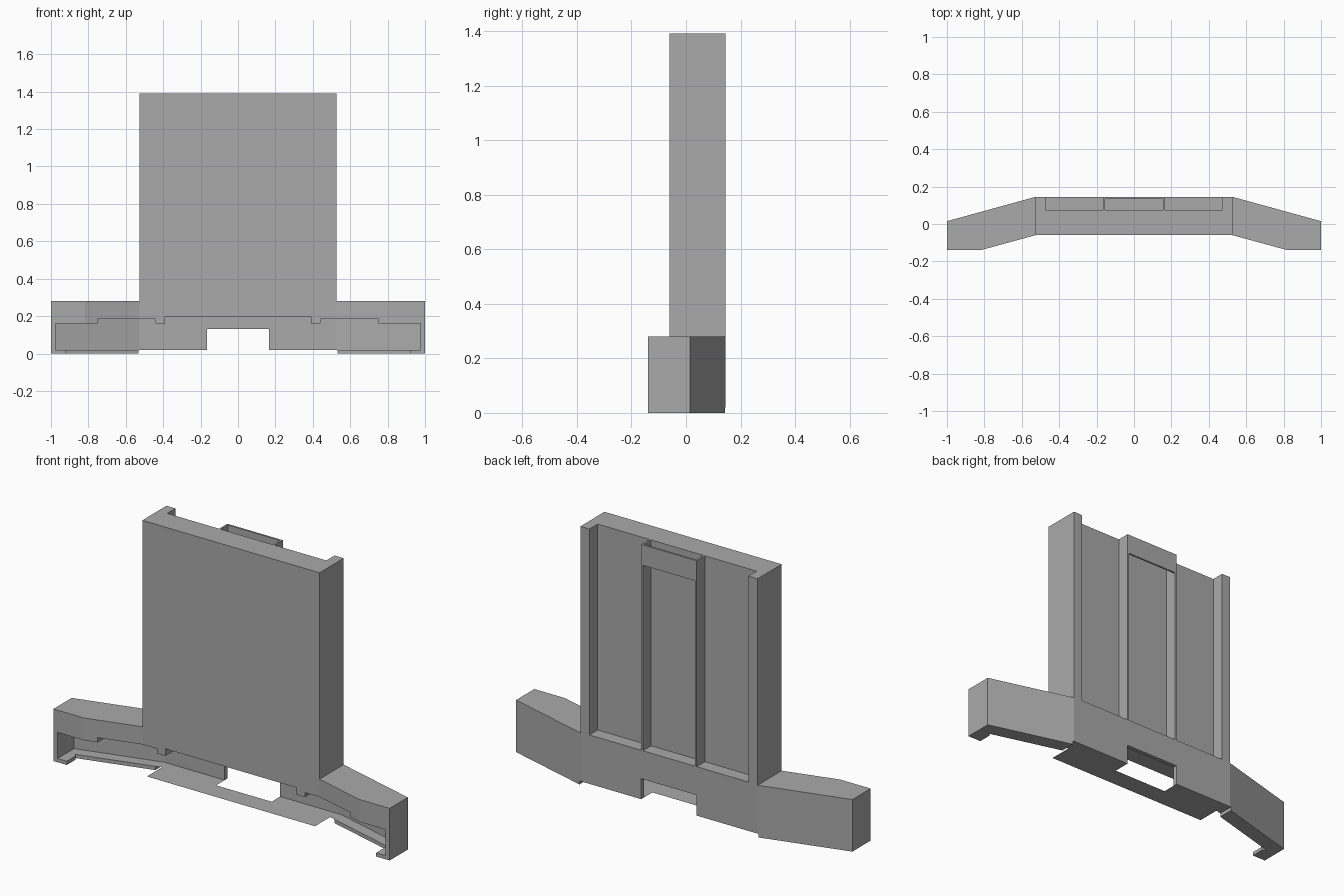
import bpy, bmesh

if "Cube" in bpy.data.objects:
    bpy.data.objects.remove(bpy.data.objects["Cube"])

grey = bpy.data.materials.new("plain grey")
grey.diffuse_color = (0.40, 0.40, 0.40, 1)
grey.use_nodes = True
grey.node_tree.nodes["Principled BSDF"].inputs["Base Color"].default_value = grey.diffuse_color


def prism(name, outline, z0, z1):
    """Extrude a plan outline from z0 up to z1."""
    bm = bmesh.new()
    face = bm.faces.new([bm.verts.new((x, y, z0)) for x, y in outline])
    top = bmesh.ops.extrude_face_region(bm, geom=[face])["geom"]
    bmesh.ops.translate(bm, vec=(0, 0, z1 - z0),
                        verts=[v for v in top if isinstance(v, bmesh.types.BMVert)])
    bmesh.ops.recalc_face_normals(bm, faces=bm.faces[:])
    mesh = bpy.data.meshes.new(name)
    bm.to_mesh(mesh)
    bm.free()
    mesh.materials.append(grey)
    obj = bpy.data.objects.new(name, mesh)
    bpy.context.collection.objects.link(obj)
    return obj


def box(name, x0, x1, y0, y1, z0, z1):
    return prism(name, [(x0, y0), (x1, y0), (x1, y1), (x0, y1)], z0, z1)


def cut(target, cutter):
    """Subtract the cutter, then remove it."""
    mod = target.modifiers.new("cut", "BOOLEAN")
    mod.operation, mod.solver, mod.object = "DIFFERENCE", "EXACT", cutter
    cutter.hide_render = True
    bpy.context.view_layer.objects.active = target
    bpy.ops.object.modifier_apply(modifier=mod.name)
    bpy.data.objects.remove(cutter)


HALF, FRONT, BACK = 0.527, -0.06, 0.145
WING_Z, TOP = 0.28, 1.39
SLOPE, WALL = 0.275, 0.022


def cavity(x0, x1, top):
    """Hollow that is open to the front and follows the rear wall."""
    xs = [x0] + [x for x in (-HALF, HALF) if x0 < x < x1] + [x1]
    rear = [(x, BACK - WALL - SLOPE * max(0, abs(x) - HALF)) for x in xs]
    return prism("cavity_cutter", [(x1, -0.3), (x0, -0.3)] + rear, 0.02, top)


# Base with two swept wings
right = [(HALF, FRONT), (0.82, -0.14), (1, -0.14), (1, 0.015), (HALF, BACK)]
base = prism("winged_base", right + [(-x, y) for x, y in reversed(right)], 0, WING_Z)

# Hollow front with stepped ceiling
for x0, x1, top in ((-0.975, 0.975, 0.16), (-0.39, 0.39, 0.198),
                    (-0.75, -0.44, 0.185), (0.44, 0.75, 0.185)):
    cut(base, cavity(x0, x1, top))

# Narrow floor ledges in the wings, open floor and rear notch in the middle
for s in (-1, 1):
    cut(base, prism("ledge_cutter", [(s * 0.5, -0.3), (s * 0.92, -0.3), (s * 0.92, -0.065),
                                     (s * 0.935, -0.052), (s * 0.5, 0.068)], -0.1, 0.03))
cut(base, box("floor_cutter", -0.533, 0.533, -0.3, 0.3, -0.1, 0.02))
cut(base, box("notch_cutter", -0.165, 0.165, 0.05, 0.3, -0.1, 0.13))

# Upright panel with rear channels open at the top
panel = box("upright_panel", -HALF, HALF, FRONT, BACK, WING_Z, TOP)
for x0, x1 in ((-0.473, -0.165), (-0.155, 0.155), (0.165, 0.473)):
    cut(panel, box("channel_cutter", x0, x1, 0.075, 0.3, WING_Z + 0.003, TOP + 0.1))

# Thin strap across the middle channel
box("channel_strap", -0.155, 0.155, 0.135, BACK, 1.28, TOP)
